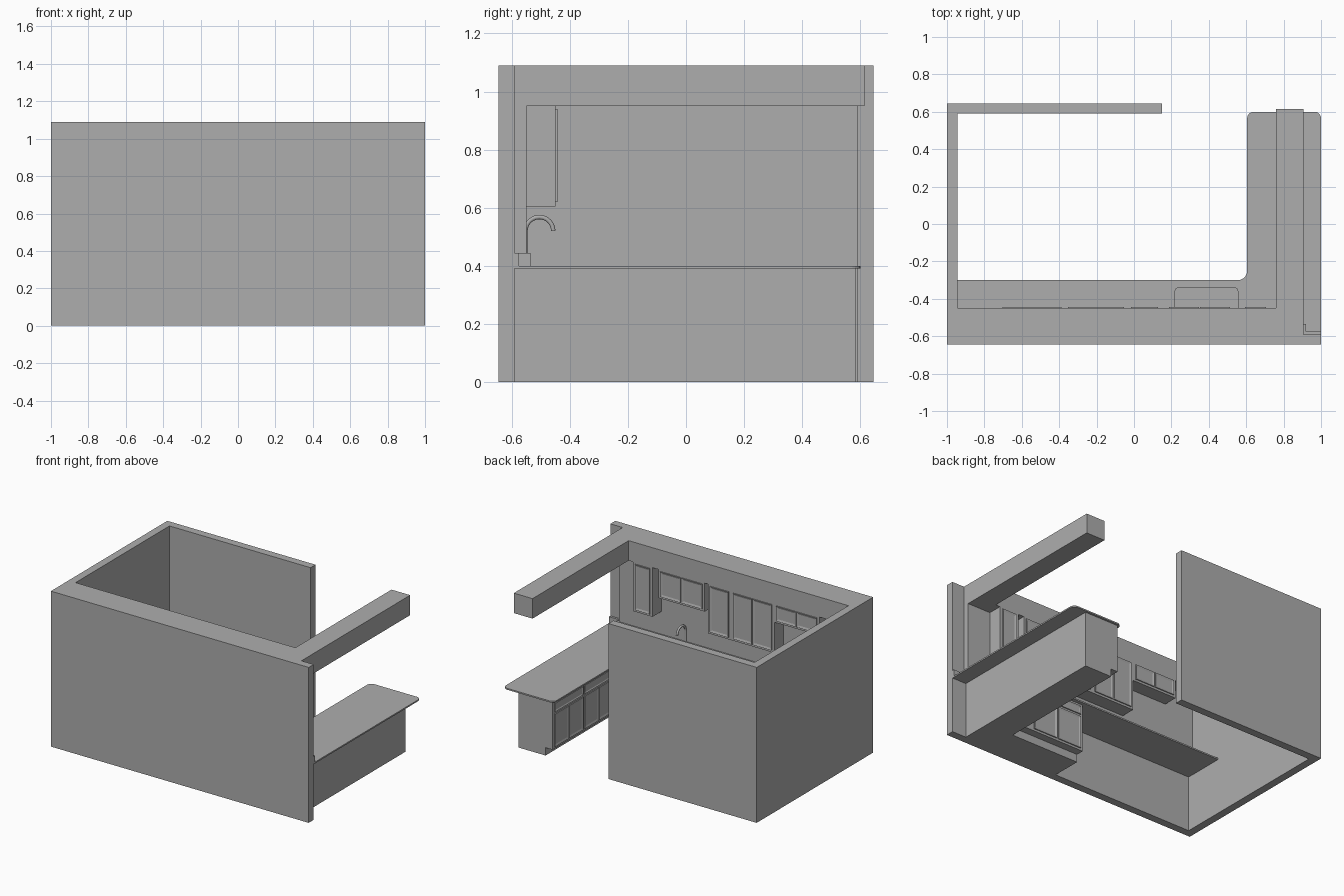
import bpy, bmesh, math
from mathutils import Vector

cube = bpy.data.objects.get("Cube")
if cube:
    bpy.data.objects.remove(cube, do_unlink=True)

GREY = (0.42, 0.42, 0.42, 1)
mat = bpy.data.materials.new("plain grey")
mat.use_nodes = True
mat.diffuse_color = GREY
mat.node_tree.nodes["Principled BSDF"].inputs["Base Color"].default_value = GREY


def finish(name, bm):
    bmesh.ops.recalc_face_normals(bm, faces=bm.faces[:])
    me = bpy.data.meshes.new(name)
    bm.to_mesh(me)
    bm.free()
    me.materials.append(mat)
    ob = bpy.data.objects.new(name, me)
    bpy.context.collection.objects.link(ob)
    return ob


def prism(name, outline, z0, z1):
    """Extrude a plan outline; each point is (x, y) or (x, y, corner radius)."""
    pts = []
    for i, p in enumerate(outline):
        c = Vector(p[:2])
        if len(p) == 2:
            pts.append(c)
            continue
        r = p[2]
        a = (Vector(outline[i - 1][:2]) - c).normalized()
        b = (Vector(outline[(i + 1) % len(outline)][:2]) - c).normalized()
        for k in range(7):
            t = k / 6 * math.pi / 2
            pts.append(c + r * (a * (1 - math.sin(t)) + b * (1 - math.cos(t))))
    bm = bmesh.new()
    face = bm.faces.new([bm.verts.new((p.x, p.y, z0)) for p in pts])
    ext = bmesh.ops.extrude_face_region(bm, geom=[face])["geom"]
    bmesh.ops.translate(bm, vec=(0, 0, z1 - z0),
                        verts=[v for v in ext if isinstance(v, bmesh.types.BMVert)])
    return finish(name, bm)


def box(name, x0, x1, y0, y1, z0, z1):
    return prism(name, [(x0, y0), (x1, y0), (x1, y1), (x0, y1)], z0, z1)


def door(name, u0, u1, z0, z1, plane, normal, frame=0.02):
    """Framed panel lying on a plane that faces +y or -x."""
    n, d = Vector(normal), 0.007
    bm = bmesh.new()
    bmesh.ops.create_cube(bm, size=1)
    for v in bm.verts:
        u = u0 if v.co.x < 0 else u1
        z = z0 if v.co.z < 0 else z1
        w = d if v.co.y > 0 else 0
        v.co = (u, plane + w, z) if n.y else (plane - w, u, z)
    bm.normal_update()
    bmesh.ops.recalc_face_normals(bm, faces=bm.faces[:])
    front = max(bm.faces, key=lambda f: f.calc_center_median().dot(n))
    bmesh.ops.inset_region(bm, faces=[front], thickness=frame)
    bmesh.ops.translate(bm, verts=front.verts[:], vec=-n * 0.005)
    return finish(name, bm)


def cut(target, cutter):
    m = target.modifiers.new("cut", 'BOOLEAN')
    m.operation, m.object, m.solver = 'DIFFERENCE', cutter, 'EXACT'
    bpy.context.view_layer.objects.active = target
    bpy.ops.object.modifier_apply(modifier=m.name)


TOP = 1.09
BACK = (0, 1, 0)
KITCHEN = (-1, 0, 0)

# Room walls
prism("room_walls", [(-1, -.645), (1, -.645), (1, -.59), (-.945, -.59),
                     (-.945, .59), (.15, .59), (.15, .645), (-1, .645)], 0, TOP)
box("inner_wall", -.945, .905, -.59, -.55, .4, .95)

# Soffit over the wall cabinets and beam over the peninsula
prism("soffit_and_beam", [(-.945, -.59), (.905, -.59), (.905, .615),
                          (.76, .615), (.76, -.45), (-.945, -.45)], .95, TOP)

# Countertop with rounded corners and an upstand along the wall
counter = prism("countertop", [(-.945, -.59), (1, -.59), (1, .6, .035), (.605, .6, .035),
                               (.605, -.3, .05), (-.945, -.3)], .39, .4)
prism("backsplash", [(-.945, -.55), (.905, -.55), (.905, -.59), (1, -.59), (1, -.575),
                     (.92, -.575), (.92, -.535), (-.945, -.535)], .4, .445)

# Base cabinets with recessed toe kick
base = prism("base_cabinets", [(.15, -.59), (.89, -.59), (.89, .585), (.625, .585),
                               (.625, -.325), (.15, -.325)], .055, .39)
prism("toe_kick", [(.15, -.59), (.89, -.59), (.89, .585), (.68, .585),
                   (.68, -.38), (.15, -.38)], 0, .055)

# Sink basin
sink = prism("sink_cutter", [(.22, -.52, .02), (.555, -.52, .02),
                             (.555, -.34, .02), (.22, -.34, .02)], .27, .5)
cut(counter, sink)
cut(base, sink)
bpy.data.objects.remove(sink, do_unlink=True)


def cabinet_front(name, u0, u1, plane, normal):
    """A drawer above a pair of doors."""
    mid, g = (u0 + u1) / 2, .008
    door(name + "_drawer", u0 + g, u1 - g, .315, .375, plane, normal, .012)
    door(name + "_door_a", u0 + g, mid - g / 2, .07, .3, plane, normal)
    door(name + "_door_b", mid + g / 2, u1 - g, .07, .3, plane, normal)


cabinet_front("sink_cabinet", .16, .56, -.325, BACK)
for i in range(2):
    y1 = .575 - i * .33
    cabinet_front(f"peninsula_cabinet_{i + 1}", y1 - .33, y1, .625, KITCHEN)
door("corner_door", -.25, -.1, .07, .375, .625, KITCHEN)

# Wall cabinets: left end, right end, underside height, number of doors
uppers = [(.575, .725, .605, 1), (.17, .53, .75, 2), (-.035, .145, .605, 1),
          (-.37, -.035, .605, 2), (-.72, -.37, .82, 2)]
for i, (x0, x1, z0, count) in enumerate(uppers):
    box(f"wall_cabinet_{i + 1}", x0, x1, -.55, -.45, z0, .95)
    step = (x1 - x0 - .03) / count
    for k in range(count):
        left = x0 + .015 + k * step
        door(f"wall_cabinet_{i + 1}_door_{k + 1}", left + .003, left + step - .003,
             z0 + .015, .94, -.45, BACK)

# Gooseneck faucet
path = [(.39, -.553, .4)]
for k in range(13):
    a = math.pi * (1 - k / 12)
    path.append((.39, -.505 + .048 * math.cos(a), .52 + .048 * math.sin(a)))
curve = bpy.data.curves.new("faucet", 'CURVE')
curve.dimensions = '3D'
curve.bevel_depth = .008
curve.bevel_resolution = 3
curve.use_fill_caps = True
spline = curve.splines.new('POLY')
spline.points.add(len(path) - 1)
for pt, co in zip(spline.points, path):
    pt.co = (*co, 1)
spline.use_smooth = True
curve.materials.append(mat)
faucet = bpy.data.objects.new("faucet", curve)
bpy.context.collection.objects.link(faucet)
